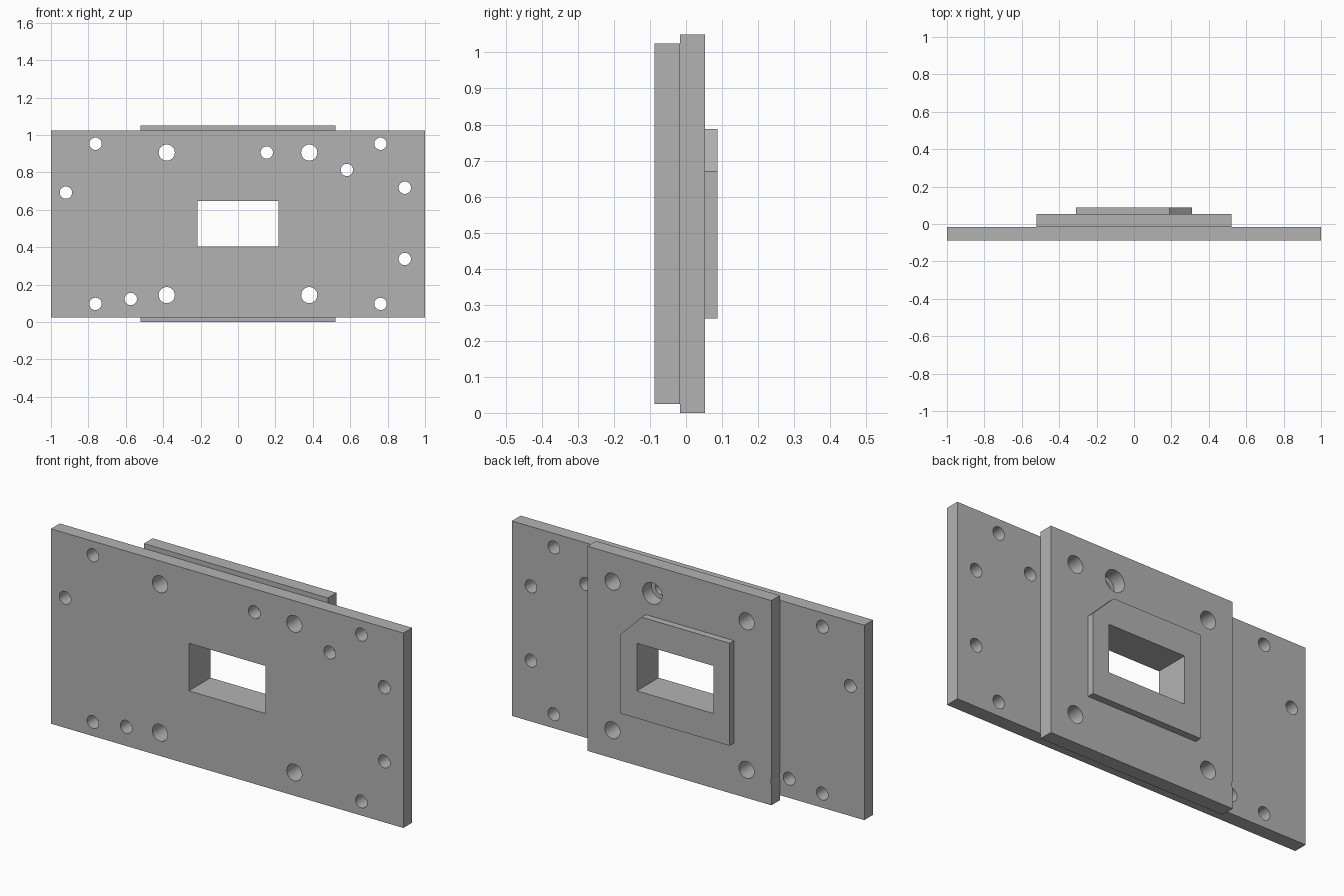
import bpy, bmesh, math

cube = bpy.data.objects.get("Cube")
if cube:
    bpy.data.objects.remove(cube, do_unlink=True)

grey = bpy.data.materials.new("machined grey")
grey.use_nodes = True
colour = (0.45, 0.45, 0.45, 1)
grey.diffuse_color = colour
grey.node_tree.nodes["Principled BSDF"].inputs["Base Color"].default_value = colour

MID = 0.525  # height of the centre line


def prism(name, outline, y0, y1):
    """Extrude an (x, z) outline along y."""
    bm = bmesh.new()
    face = bm.faces.new([bm.verts.new((x, y0, z)) for x, z in outline])
    ext = bmesh.ops.extrude_face_region(bm, geom=[face])["geom"]
    moved = [v for v in ext if isinstance(v, bmesh.types.BMVert)]
    bmesh.ops.translate(bm, verts=moved, vec=(0, y1 - y0, 0))
    bmesh.ops.recalc_face_normals(bm, faces=bm.faces)
    mesh = bpy.data.meshes.new(name)
    bm.to_mesh(mesh)
    bm.free()
    mesh.materials.append(grey)
    obj = bpy.data.objects.new(name, mesh)
    bpy.context.collection.objects.link(obj)
    return obj


def rect(w, h):
    return [(-w, MID - h), (w, MID - h), (w, MID + h), (-w, MID + h)]


def circle(x, z, r, n=32):
    turn = 2 * math.pi / n
    return [(x + r * math.cos(i * turn), z + r * math.sin(i * turn)) for i in range(n)]


def plate(name, outline, y0, y1, holes):
    """Plate with the central window and round holes cut through."""
    obj = prism(name, outline, y0, y1)
    bpy.ops.object.select_all(action='DESELECT')
    bpy.context.view_layer.objects.active = obj
    obj.select_set(True)
    for cut in [rect(0.217, 0.122)] + [circle(*h) for h in holes]:
        cutter = prism("cutter", cut, y0 - 0.02, y1 + 0.02)
        cutter.hide_render = True
        mod = obj.modifiers.new("cut", 'BOOLEAN')
        mod.operation = 'DIFFERENCE'
        mod.solver = 'EXACT'
        mod.object = cutter
        bpy.ops.object.modifier_apply(modifier=mod.name)
        bpy.data.objects.remove(cutter, do_unlink=True)
    bpy.ops.object.shade_smooth_by_angle(angle=math.radians(30))
    return obj


# Hole patterns
signs = [(sx, sz) for sx in (-1, 1) for sz in (-1, 1)]
bolts = [(sx * 0.381, MID + sz * 0.381, 0.043) for sx, sz in signs]
screws = [(sx * 0.762, MID + sz * 0.428, 0.033) for sx, sz in signs]
pins = [(-0.92, 0.692), (0.892, 0.718), (0.892, 0.337), (0.154, 0.906),
        (0.582, 0.813), (-0.573, 0.123)]
small = [(x, z, 0.033) for x, z in pins]
# Wider clearance around two pins; the second only nicks the flange edge
clearance = [(0.154, 0.906, 0.055), (-0.573, 0.123, 0.055)]

# Stacked plates, front to back
plate("base_plate", rect(1, 0.5), -0.088, -0.017, bolts + screws + small)
plate("rear_flange", rect(0.522, MID), -0.017, 0.053, bolts + clearance)
w, h, c = 0.309, 0.263, 0.119
boss = rect(w, h)
boss[2:3] = [(w, MID + h - c), (w - c, MID + h)]  # chamfered corner
plate("chamfered_boss", boss, 0.053, 0.088, [])
